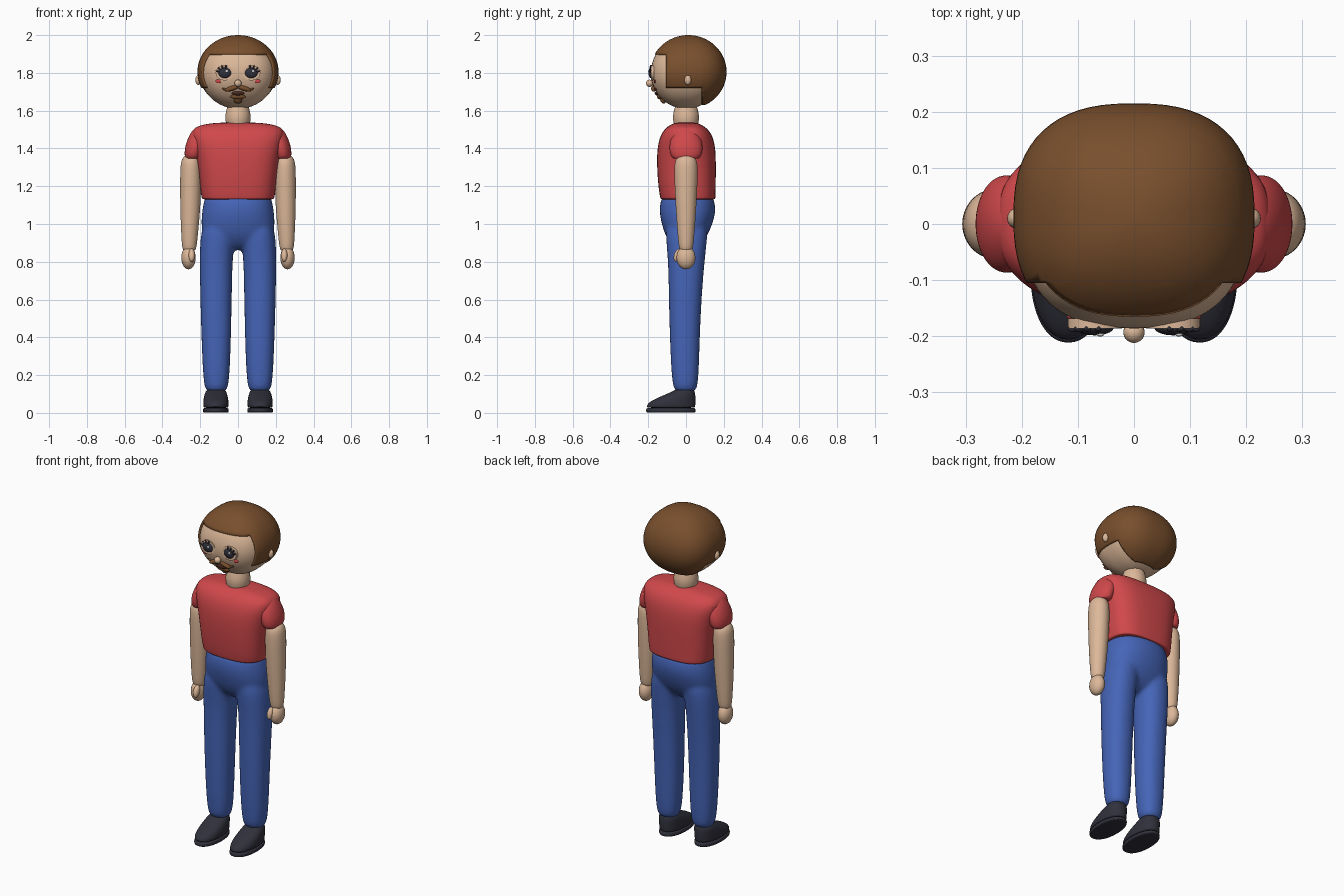
import bpy, bmesh, math
from mathutils import Matrix, Vector, Euler

cube = bpy.data.objects.get("Cube")
if cube:
    bpy.data.objects.remove(cube, do_unlink=True)


def material(name, *rgb):
    m = bpy.data.materials.new(name)
    m.use_nodes = True
    m.diffuse_color = (*rgb, 1)
    m.node_tree.nodes["Principled BSDF"].inputs["Base Color"].default_value = (*rgb, 1)
    return m


SKIN = material("skin", .72, .48, .32)
RED = material("shirt_red", .63, .065, .07)
BLUE = material("trouser_blue", .06, .13, .48)
BROWN = material("hair_brown", .19, .078, .026)
DARK = material("charcoal", .03, .03, .045)
WHITE = material("eye_white", .8, .8, .8)
MOUTH = material("mouth_brown", .07, .02, .012)


def finish(bm, name, mat):
    bmesh.ops.recalc_face_normals(bm, faces=bm.faces)
    me = bpy.data.meshes.new(name)
    bm.to_mesh(me)
    bm.free()
    me.materials.append(mat)
    me.shade_smooth()
    me.set_sharp_from_angle(angle=math.radians(50))
    ob = bpy.data.objects.new(name, me)
    bpy.context.scene.collection.objects.link(ob)
    return ob


def squircle(rx, ry, n, sides):
    """Rounded-square outline points."""
    for i in range(sides):
        a = 2 * math.pi * i / sides
        c, s = math.cos(a), math.sin(a)
        yield (math.copysign(abs(c) ** (2 / n), c) * rx,
               math.copysign(abs(s) ** (2 / n), s) * ry)


def add_loft(bm, rings, n, sides):
    loops = []
    for z, cx, cy, rx, ry in rings:
        loops.append([bm.verts.new((cx + x, cy + y, z)) for x, y in squircle(rx, ry, n, sides)])
    for a, b in zip(loops, loops[1:]):
        for i in range(sides):
            j = (i + 1) % sides
            bm.faces.new((a[i], a[j], b[j], b[i]))
    bm.faces.new(loops[0])
    bm.faces.new(loops[-1])


def loft(name, mat, *shells, n=2, sides=24):
    """Smooth skin through rings of (z, centre x, centre y, radius x, radius y)."""
    bm = bmesh.new()
    for rings in shells:
        add_loft(bm, rings, n, sides)
    ob = finish(bm, name, mat)
    ob.data.shade_smooth()
    ob.modifiers.new("round", "SUBSURF").levels = 2
    ob.modifiers["round"].render_levels = 2
    return ob


def ball(name, mat, loc, size, roll=0, tilt=0):
    bm = bmesh.new()
    bmesh.ops.create_uvsphere(bm, u_segments=20, v_segments=12, radius=1)
    bm.transform(Matrix.LocRotScale(Vector(loc), Euler((tilt, roll, 0)), Vector(size)))
    return finish(bm, name, mat)


def mirrored(rings, s):
    return [(z, s * cx, cy, rx, ry) for z, cx, cy, rx, ry in rings]


# Head and hair share one rounded form
HEAD = dict(z=1.8, cy=0, rx=.2, ry=.186, rz=.19)
HAIR = dict(z=1.805, cy=.012, rx=.215, ry=.203, rz=.195)
SQUARE = 2.5


def head_form(bm, z, cy, rx, ry, rz):
    rings = []
    for i in range(33):
        a = math.pi * (i / 32 - .5)
        k = max(math.cos(a), .01)
        rings.append((z + rz * math.sin(a), 0, cy, rx * k, ry * k))
    add_loft(bm, rings, SQUARE, 64)


def face_y(x, z):
    """Front surface of the head at x, z."""
    k = math.sqrt(1 - ((z - HEAD["z"]) / HEAD["rz"]) ** 2)
    return -HEAD["ry"] * k * (1 - (abs(x) / HEAD["rx"] / k) ** SQUARE) ** (1 / SQUARE)


bm = bmesh.new()
head_form(bm, **HEAD)
finish(bm, "head", SKIN)

# Hair: form cut along the hairline, then thickened
bm = bmesh.new()
head_form(bm, **HAIR)
FRINGE, SIDEBURN, NAPE = 1.9, 1.72, 1.63
TEMPLE, BEHIND_EAR = -.105, .085
cuts = [((0, 0, z), (0, 0, 1)) for z in (FRINGE, SIDEBURN, NAPE)]
cuts += [((0, y, 0), (0, 1, 0)) for y in (TEMPLE, BEHIND_EAR)]
for co, no in cuts:
    bmesh.ops.bisect_plane(bm, geom=bm.verts[:] + bm.edges[:] + bm.faces[:],
                           plane_co=co, plane_no=no)


def has_hair(c):
    return (c.z > FRINGE or (c.y > TEMPLE and c.z > SIDEBURN)
            or (c.y > BEHIND_EAR and c.z > NAPE))


bare = [f for f in bm.faces if not has_hair(f.calc_center_median())]
bmesh.ops.delete(bm, geom=bare, context="FACES")
hair = finish(bm, "hair", BROWN)
thick = hair.modifiers.new("thickness", "SOLIDIFY")
thick.thickness, thick.offset = .018, -1

# Neck
loft("neck", SKIN, [(1.5, 0, 0, .055, .055), (1.53, 0, 0, .064, .066), (1.57, 0, 0, .07, .072),
                    (1.61, 0, 0, .06, .062), (1.65, 0, 0, .05, .05)])

# Shirt body
loft("shirt", RED, [(1.13, 0, .01, .16, .12), (1.131, 0, .01, .19, .144), (1.135, 0, .01, .194, .147),
                    (1.2, 0, .005, .202, .153), (1.32, 0, .002, .214, .158),
                    (1.42, 0, .002, .236, .154), (1.485, 0, .002, .252, .132),
                    (1.52, 0, 0, .225, .095), (1.536, 0, 0, .13, .06),
                    (1.537, 0, 0, .05, .03)], n=2.9)

# Trousers: hips and both legs fused into one skin
hips = [(.86, 0, 0, .09, .045), (.9, 0, 0, .16, .085), (.95, 0, .003, .197, .12),
        (1.05, 0, .008, .195, .15), (1.1, 0, .008, .185, .148), (1.145, 0, .008, .178, .138),
        (1.15, 0, .008, .15, .11)]
leg = [(.11, .115, -.004, .03, .03), (.116, .115, -.004, .055, .056), (.15, .115, -.004, .067, .069),
       (.3, .115, -.006, .076, .077), (.55, .116, -.006, .083, .085), (.8, .117, .002, .087, .096),
       (.93, .108, .003, .093, .112), (1.03, .09, .005, .09, .11)]
pants = loft("trousers", BLUE, hips, leg, mirrored(leg, -1), n=2.25)
fuse = pants.modifiers.new("fuse", "REMESH")
fuse.mode, fuse.voxel_size, fuse.use_smooth_shade = "VOXEL", .011, True
soften = pants.modifiers.new("soften", "SMOOTH")
soften.factor, soften.iterations = .5, 8

sleeve = [(1.345, .235, 0, .035, .05), (1.347, .236, 0, .044, .072), (1.37, .234, 0, .05, .085),
          (1.41, .226, 0, .055, .09), (1.46, .208, 0, .056, .08), (1.5, .19, 0, .05, .055),
          (1.52, .18, 0, .03, .03)]
arm = [(.855, .258, 0, .025, .025), (.865, .258, 0, .037, .036), (.92, .257, 0, .043, .043),
       (1.1, .252, 0, .055, .056), (1.28, .25, 0, .057, .064), (1.34, .25, 0, .052, .06),
       (1.365, .25, 0, .03, .034), (1.367, .25, 0, .01, .01)]
shoe = [(.026, .117, -.08, .06, .12), (.03, .117, -.08, .067, .13), (.055, .117, -.076, .068, .127),
        (.085, .117, -.045, .064, .096), (.11, .117, -.015, .057, .063),
        (.126, .117, -.006, .045, .045), (.128, .117, -.005, .02, .02)]
sole = [(.001, .117, -.08, .06, .12), (.002, .117, -.08, .069, .133),
        (.02, .117, -.08, .069, .133), (.026, .117, -.08, .064, .128), (.027, .117, -.08, .04, .09)]

for s, side in ((1, "left"), (-1, "right")):
    # Limbs
    loft(side + "_sleeve", RED, mirrored(sleeve, s))
    loft(side + "_arm", SKIN, mirrored(arm, s))
    ball(side + "_hand", SKIN, (s * .262, 0, .822), (.038, .05, .062))
    ball(side + "_thumb", SKIN, (s * .245, -.043, .835), (.017, .02, .036), tilt=-.35)
    loft(side + "_shoe", DARK, mirrored(shoe, s), n=2.2)
    loft(side + "_sole", DARK, mirrored(sole, s), n=2.2)

    # Ear
    ball(side + "_ear", SKIN, (s * .21, .01, 1.762), (.016, .018, .026))

    # Eye with lid rim, lashes and glints
    ex, ez = s * .07, 1.8
    ey = face_y(ex, ez)
    bm = bmesh.new()
    for i, r in enumerate((.9, 1.05)):
        add_loft(bm, [(h, 0, 0, .046 * r, .038 * r) for h in (-.012, .006)], 2, 32)
    bmesh.ops.delete(bm, geom=[f for f in bm.faces if len(f.verts) > 4], context="FACES_ONLY")
    rims = [e for e in bm.edges if e.is_boundary]
    bmesh.ops.bridge_loops(bm, edges=[e for e in rims if e.verts[0].co.z > 0])
    bm.transform(Matrix.Translation((ex, ey, ez)) @ Matrix.Rotation(math.pi / 2, 4, "X"))
    finish(bm, side + "_eye_rim", SKIN)
    ball(side + "_eye", DARK, (ex, ey - .004, ez), (.034, .014, .028))
    for i in range(4):
        a = math.radians(15 + 28 * i)
        ball(f"{side}_lash_{i}", DARK,
             (ex + s * math.cos(a) * .037, ey - .006, ez + math.sin(a) * .03),
             (.013, .006, .005), roll=-s * a)
    ball(side + "_glint", WHITE, (ex + .01, ey - .016, ez + .009), (.007, .004, .007))

    # Cheek, moustache half
    ball(side + "_cheek", RED, (s * .102, face_y(.102, 1.756), 1.756), (.018, .005, .01))
    ball(side + "_moustache", BROWN, (s * .032, face_y(.032, 1.718) - .004, 1.718),
         (.04, .014, .013), roll=s * .3)
    ball(side + "_moustache_tip", BROWN, (s * .07, face_y(.07, 1.712) - .003, 1.713),
         (.017, .008, .006), roll=-s * .35)

# Nose, mouth and chin beard
ball("nose", SKIN, (0, -.193, 1.745), (.019, .019, .019))
ball("mouth", MOUTH, (0, face_y(0, 1.69) - .004, 1.692), (.034, .01, .011), tilt=.4)
ball("lower_lip_beard", BROWN, (0, face_y(0, 1.672) - .004, 1.674), (.042, .012, .014), tilt=.5)
ball("goatee", BROWN, (0, face_y(0, 1.655) - .004, 1.656), (.022, .012, .022), tilt=.6)
